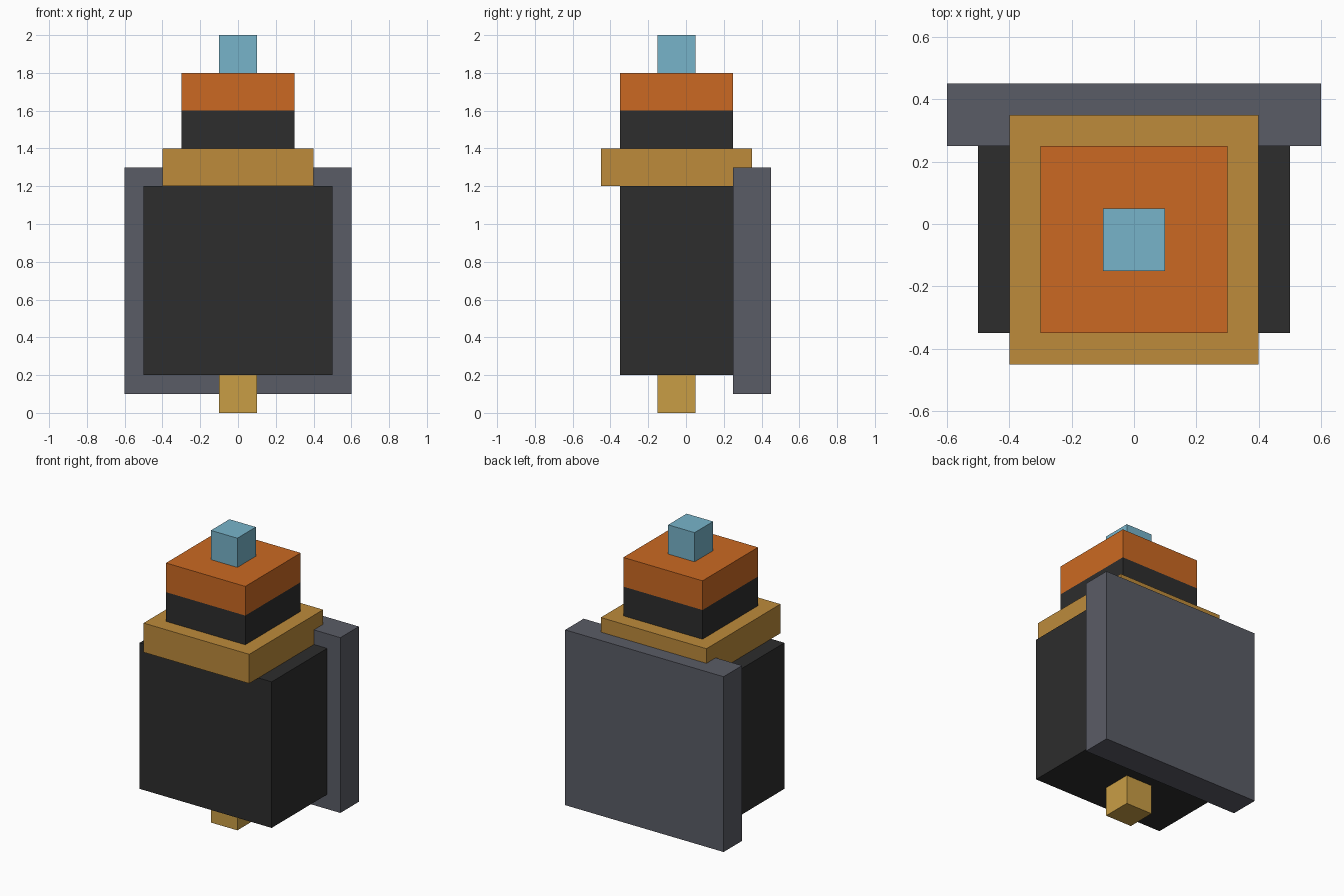
import bpy

# Remove the default object
cube = bpy.data.objects.get("Cube")
if cube:
    bpy.data.objects.remove(cube, do_unlink=True)


def to_linear(c):
    return c / 12.92 if c <= 0.04045 else ((c + 0.055) / 1.055) ** 2.4


def make_material(name, hex_code):
    rgb = [to_linear(v / 255) for v in bytes.fromhex(hex_code)]
    mat = bpy.data.materials.new(name)
    mat.use_nodes = True
    mat.diffuse_color = (*rgb, 1)
    shader = next(n for n in mat.node_tree.nodes if n.type == 'BSDF_PRINCIPLED')
    shader.inputs["Base Color"].default_value = (*rgb, 1)
    return mat


charcoal = make_material("charcoal", "2d2d2d")
slate = make_material("slate grey", "5a5c66")
tan = make_material("tan", "bd8b3b")
gold = make_material("gold", "c99e45")
orange = make_material("orange", "cb6922")
blue = make_material("light blue", "77b4ca")


def box(name, width, depth, bottom, top, y, mat):
    """Box centred on x = 0, resting at a given height."""
    bpy.ops.mesh.primitive_cube_add(size=1, location=(0, y, (bottom + top) / 2))
    obj = bpy.context.object
    obj.name = name
    obj.scale = (width, depth, top - bottom)
    bpy.ops.object.transform_apply(location=False, rotation=False, scale=True)
    obj.data.materials.append(mat)
    return obj


AXIS = -0.05  # the stacked parts share this centre line in y

# Body and its stand
box("foot_peg", 0.2, 0.2, 0, 0.2, AXIS, gold)
box("body", 1, 0.6, 0.2, 1.2, AXIS, charcoal)

# Panel on the back
box("back_panel", 1.2, 0.2, 0.1, 1.3, 0.35, slate)

# Collar, head and cap
box("collar", 0.8, 0.8, 1.2, 1.4, AXIS, tan)
box("head", 0.6, 0.6, 1.4, 1.6, AXIS, charcoal)
box("cap", 0.6, 0.6, 1.6, 1.8, AXIS, orange)
box("top_block", 0.2, 0.2, 1.8, 2, AXIS, blue)
